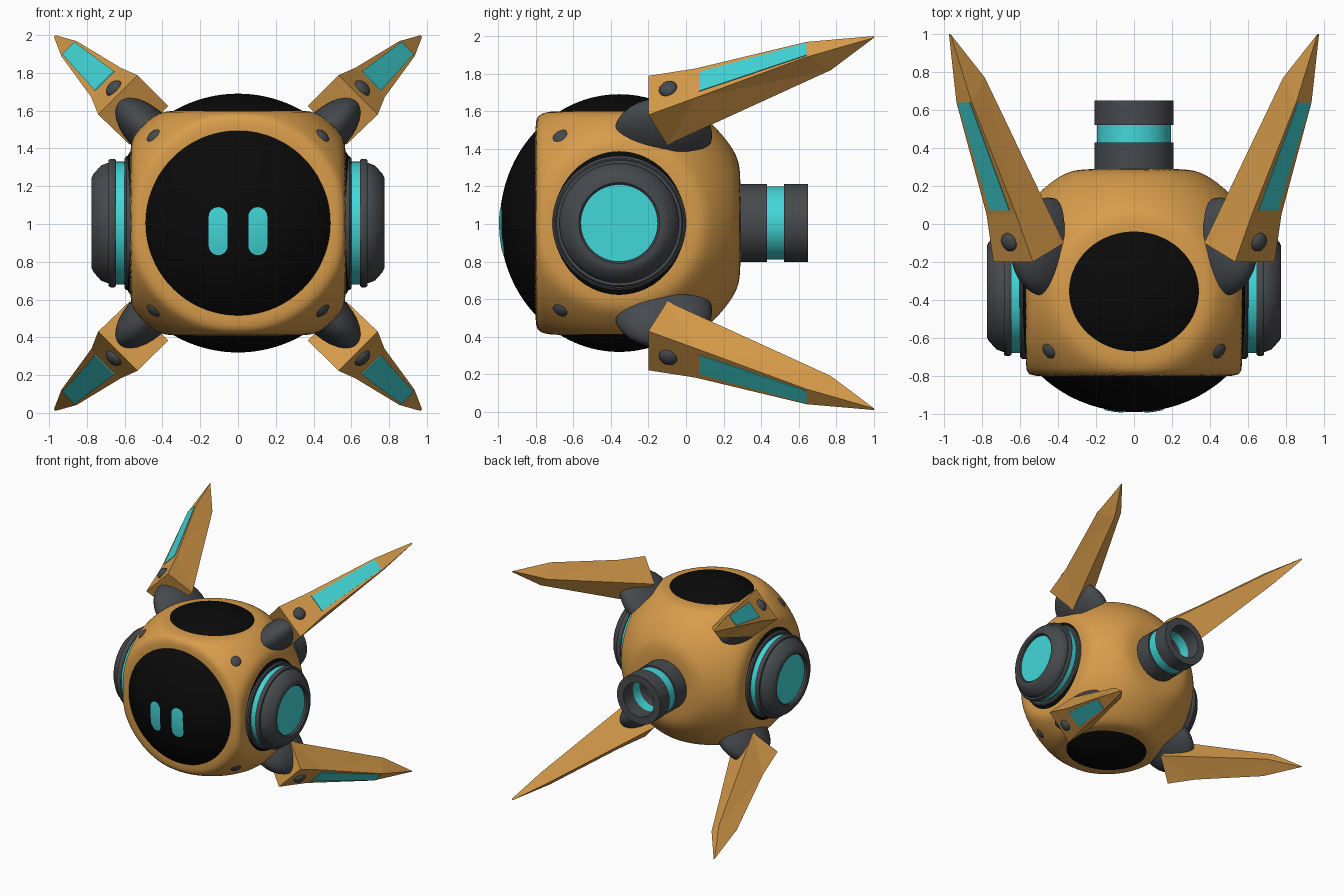
import bpy, bmesh, math
from mathutils import Vector

if "Cube" in bpy.data.objects:
    bpy.data.objects.remove(bpy.data.objects["Cube"], do_unlink=True)


def material(name, rgb, rough=0.5):
    m = bpy.data.materials.new(name)
    m.use_nodes = True
    m.diffuse_color = (*rgb, 1)
    bsdf = m.node_tree.nodes["Principled BSDF"]
    bsdf.inputs["Base Color"].default_value = (*rgb, 1)
    bsdf.inputs["Roughness"].default_value = rough
    return m


GOLD = material("warm gold", (0.69, 0.335, 0.07))
CYAN = material("bright cyan", (0.055, 0.68, 0.69))
GREY = material("dark grey", (0.062, 0.068, 0.075))
BLACK = material("glossy black", (0.003, 0.003, 0.003))

CENTRE = Vector((0, -0.355, 1.005))
EYE_SIZE = Vector((0.685, 0.635, 0.685))


def finish(name, bm, mat, angle=35, smooth=True):
    bmesh.ops.remove_doubles(bm, verts=bm.verts, dist=1e-5)
    bmesh.ops.recalc_face_normals(bm, faces=bm.faces)
    mesh = bpy.data.meshes.new(name)
    bm.to_mesh(mesh)
    bm.free()
    mesh.materials.append(mat)
    obj = bpy.data.objects.new(name, mesh)
    bpy.context.collection.objects.link(obj)
    if smooth:
        bpy.ops.object.select_all(action="DESELECT")
        obj.select_set(True)
        bpy.context.view_layer.objects.active = obj
        bpy.ops.object.shade_smooth_by_angle(angle=math.radians(angle))
    return obj


def lathe(name, profile, mat, axis, closed=False, steps=64):
    """Revolve (radius, distance) points about an axis through the centre."""
    bm = bmesh.new()
    turn = Vector(axis).to_track_quat("Z", "Y")
    rings = []
    for i in range(steps):
        a = math.tau * i / steps
        rings.append([bm.verts.new(CENTRE + turn @ Vector((r * math.cos(a), r * math.sin(a), h)))
                      for r, h in profile])
    count = len(profile)
    for i in range(steps):
        p, q = rings[i], rings[(i + 1) % steps]
        for j in range(count if closed else count - 1):
            k = (j + 1) % count
            bm.faces.new((p[j], q[j], q[k], p[k]))
    return finish(name, bm, mat)


def ellipsoid(name, loc, axes, mat, half=False):
    """Ellipsoid along three (direction * radius) axes, optionally cut flat."""
    bm = bmesh.new()
    bmesh.ops.create_uvsphere(bm, u_segments=32, v_segments=16, radius=1)
    if half:
        bmesh.ops.bisect_plane(bm, geom=bm.verts[:] + bm.edges[:] + bm.faces[:],
                               plane_co=(0, 0, 0), plane_no=(0, 0, -1), clear_outer=True)
        bmesh.ops.holes_fill(bm, edges=[e for e in bm.edges if e.is_boundary])
    for v in bm.verts:
        v.co = loc + axes[0] * v.co.x + axes[1] * v.co.y + axes[2] * v.co.z
    return finish(name, bm, mat)


# Body shell: a sphere flattened on six sides with softly blended rims
bm = bmesh.new()
bmesh.ops.create_uvsphere(bm, u_segments=160, v_segments=96, radius=1)
BLEND = 45
for v in bm.verts:
    d = v.co.normalized()
    walls = (abs(d.x) / 0.57, -d.y / 0.445, d.y / 0.645, abs(d.z) / 0.595, 1 / 0.72)
    v.co = CENTRE + d * sum(max(w, 0) ** BLEND for w in walls) ** (-1 / BLEND)
finish("body_shell", bm, GOLD, 60)

# Black globe showing through the front, top and bottom
bm = bmesh.new()
bmesh.ops.create_uvsphere(bm, u_segments=96, v_segments=64, radius=1)
for v in bm.verts:
    v.co = CENTRE + v.co * EYE_SIZE
finish("inner_globe", bm, BLACK)

# Capsule eyes, laid on the globe surface
ROWS = 32
for side, x0 in (("left", 0.105), ("right", -0.105)):
    bm = bmesh.new()
    previous = None
    for i in range(ROWS + 1):
        h = -0.127 * math.cos(math.pi * i / ROWS)
        over = max(abs(h) - 0.077, 0)
        half = math.sqrt(max(0.05 ** 2 - over ** 2, 0))
        row = []
        for t in (-1, -0.5, 0, 0.5, 1):
            x, z = x0 + t * half, h - 0.043
            y = -EYE_SIZE.y * math.sqrt(1 - (x / EYE_SIZE.x) ** 2 - (z / EYE_SIZE.z) ** 2)
            row.append(bm.verts.new(CENTRE + Vector((x, y - 0.006, z))))
        if previous:
            for j in range(4):
                bm.faces.new((previous[j], previous[j + 1], row[j + 1], row[j]))
        previous = row
    eye = finish(side + "_eye", bm, CYAN)
    eye.data.flip_normals() if eye.data.polygons[ROWS * 2].normal.y > 0 else None

# Side pods
for side, sx in (("left", 1), ("right", -1)):
    axis = (sx, 0, 0)
    lathe(side + "_pod_flange", [(0.3, 0.53), (0.355, 0.53), (0.355, 0.59), (0.345, 0.6), (0.3, 0.6)],
          GREY, axis, True)
    lathe(side + "_pod_band", [(0.3, 0.59), (0.325, 0.59), (0.325, 0.65), (0.3, 0.65)], CYAN, axis, True)
    lathe(side + "_pod_ring", [(0.3, 0.645), (0.333, 0.645), (0.34, 0.655), (0.34, 0.675),
                               (0.333, 0.685), (0.3, 0.685)], GREY, axis, True)
    lathe(side + "_pod_housing", [(0.205, 0.66), (0.318, 0.66), (0.318, 0.69), (0.305, 0.725),
                                  (0.26, 0.765), (0.24, 0.775), (0.215, 0.775), (0.205, 0.765)],
          GREY, axis, True)
    lathe(side + "_pod_lens", [(0, 0.745), (0.21, 0.745)], CYAN, axis)

# Rear exhaust tube
for name, r, start, end, mat in (("tube_base", 0.208, 0.63, 0.785, GREY),
                                 ("tube_band", 0.195, 0.785, 0.875, CYAN),
                                 ("tube_mouth", 0.208, 0.875, 1.005, GREY)):
    lathe(name, [(0.145, start), (r, start), (r, end), (0.145, end)], mat, (0, 1, 0), True)
lathe("tube_floor", [(0, 0.72), (0.15, 0.72)], GREY, (0, 1, 0))

# Fin outline: (y, distance out along the diagonal, sideways offset, half width)
FIN = ((-0.10, 0.70, 0.033, 0.145),   # inner front
       (-0.20, 0.93, 0.030, 0.147),   # outer front
       (0.05, 1.02, 0.032, 0.110),    # crest
       (0.64, 1.285, 0.020, 0.057),   # outer shoulder
       (1.00, 1.386, 0.014, 0.006),   # tip
       (0.77, 1.18, 0.020, 0.050))    # inner shoulder
SIDE_FACES = ((0, 1, 2), (0, 2, 5), (2, 3, 5), (3, 4, 5))

for vert, sz in (("upper", 1), ("lower", -1)):
    for side, sx in (("left", 1), ("right", -1)):
        tag = vert + "_" + side
        out = Vector((sx, 0, sz)) / math.sqrt(2)
        across = Vector((-sx, 0, sz)) / math.sqrt(2)
        back = Vector((0, 1, 0))
        base = Vector((0, 0, CENTRE.z))

        def place(y, d, w):
            return base + back * y + out * d + across * w

        # Swept fin
        bm = bmesh.new()
        lo = [bm.verts.new(place(y, d, w - h)) for y, d, w, h in FIN]
        hi = [bm.verts.new(place(y, d, w + h)) for y, d, w, h in FIN]
        for i in range(len(FIN)):
            k = (i + 1) % len(FIN)
            bm.faces.new((lo[i], lo[k], hi[k], hi[i]))
        for tri in SIDE_FACES:
            bm.faces.new([lo[i] for i in tri])
            bm.faces.new([hi[i] for i in tri])
        finish(tag + "_fin", bm, GOLD, smooth=False)

        # Glowing panel on the outer face of the fin
        bm = bmesh.new()
        rows = []
        for lift in (-0.002, 0.005):
            ring = [(0.07, 1.029, 0.032 - 0.072), (0.64, 1.285, 0.02 - 0.046),
                    (0.64, 1.285, 0.02 + 0.046), (0.07, 1.029, 0.032 + 0.072)]
            rows.append([bm.verts.new(place(y, d + lift, w)) for y, d, w in ring])
            bm.faces.new(rows[-1])
        for i in range(4):
            k = (i + 1) % 4
            bm.faces.new((rows[0][i], rows[0][k], rows[1][k], rows[1][i]))
        finish(tag + "_fin_panel", bm, CYAN, smooth=False)

        # Domed fin mount
        up = (out * 0.98 + back * 0.17).normalized()
        along = (back * 0.98 - out * 0.17).normalized()
        ellipsoid(tag + "_fin_mount", place(-0.122, 0.655, 0.01),
                  (along * 0.262, across * 0.12, up * 0.25), GREY, half=True)

        # Rivets on the fin and on the body corner
        normal = (out * 0.94 - back * 0.34).normalized()
        ellipsoid(tag + "_fin_rivet", place(-0.095, 0.968, 0.04),
                  (normal.cross(across) * 0.05, across * 0.05, normal * 0.032), GREY)
        normal = Vector((0.435 * sx, -0.305, 0.45 * sz)).normalized()
        tangent = normal.cross(back).normalized()
        ellipsoid(tag + "_body_rivet", CENTRE + normal * 0.7,
                  (tangent * 0.05, normal.cross(tangent) * 0.05, normal * 0.034), GREY)
